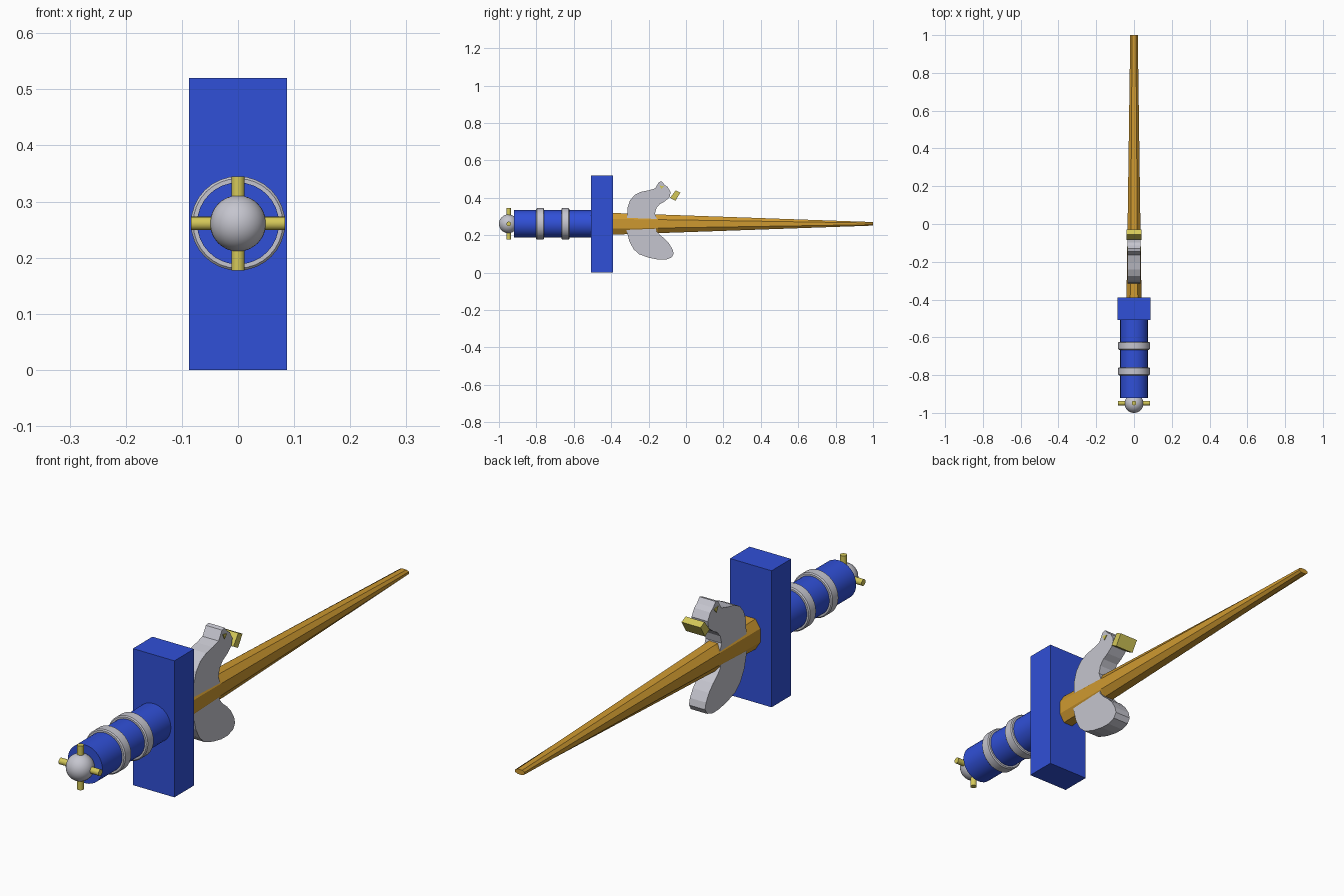
import bpy, bmesh, math
from mathutils import Vector

if "Cube" in bpy.data.objects:
    bpy.data.objects.remove(bpy.data.objects["Cube"])

ZC = 0.261  # height of the sword's axis


def material(name, rgb):
    m = bpy.data.materials.new(name)
    m.diffuse_color = (*rgb, 1)
    m.use_nodes = True
    m.node_tree.nodes["Principled BSDF"].inputs["Base Color"].default_value = m.diffuse_color
    return m


BLUE = material("blue", (0.03, 0.08, 0.68))
SILVER = material("silver", (0.56, 0.56, 0.62))
YELLOW = material("yellow", (0.66, 0.58, 0.10))
GOLD = material("gold", (0.62, 0.32, 0.03))


def finish(name, mat, smooth=True):
    o = bpy.context.object
    o.name = name
    o.data.materials.append(mat)
    if smooth:
        bpy.ops.object.shade_smooth_by_angle(angle=math.radians(35))
    return o


def rod(name, mat, r, a, b, sides=32):
    """Cylinder between two points."""
    a, b = Vector(a), Vector(b)
    d = b - a
    bpy.ops.mesh.primitive_cylinder_add(
        vertices=sides, radius=r, depth=d.length, location=(a + b) / 2,
        rotation=d.to_track_quat('Z', 'Y').to_euler())
    return finish(name, mat)


def mesh_object(name, bm, mat):
    bmesh.ops.recalc_face_normals(bm, faces=bm.faces)
    me = bpy.data.meshes.new(name)
    bm.to_mesh(me)
    bm.free()
    me.materials.append(mat)
    o = bpy.data.objects.new(name, me)
    bpy.context.collection.objects.link(o)
    return o


def plate(name, mat, pts, half):
    """Side profile of (y, z) points extruded evenly across x."""
    bm = bmesh.new()
    f = bm.faces.new([bm.verts.new((-half, y, z)) for y, z in pts])
    new = bmesh.ops.extrude_face_region(bm, geom=[f])["geom"]
    bmesh.ops.translate(bm, vec=(2 * half, 0, 0),
                        verts=[v for v in new if isinstance(v, bmesh.types.BMVert)])
    return mesh_object(name, bm, mat)


# crossguard block
bpy.ops.mesh.primitive_cube_add(size=1, location=(0, -0.449, 0.26))
bpy.context.object.scale = (0.175, 0.118, 0.52)
finish("crossguard", BLUE, False)

# grip and its two bands
rod("grip", BLUE, 0.073, (0, -0.92, ZC), (0, -0.5, ZC))
for i, y in enumerate((-0.78, -0.645)):
    band = rod(f"grip_band_{i + 1}", SILVER, 0.084, (0, y - 0.021, ZC), (0, y + 0.021, ZC))
    bev = band.modifiers.new("soft_edges", 'BEVEL')
    bev.width = 0.004

# pommel ball with four pegs
bpy.ops.mesh.primitive_uv_sphere_add(segments=32, ring_count=16, radius=0.05,
                                     location=(0, -0.95, ZC))
finish("pommel", SILVER)
for i, (dx, dz) in enumerate(((1, 0), (0, 1), (-1, 0), (0, -1))):
    c = Vector((0, -0.948, ZC))
    d = Vector((dx, 0, dz))
    rod(f"pommel_peg_{i + 1}", YELLOW, 0.012, c + d * 0.03, c + d * 0.084, 16)

# tapered eight-sided blade
bm = bmesh.new()
rings = []
for y, w, h in ((-0.395, 0.040, 0.058), (-0.15, 0.036, 0.050), (1.0, 0.020, 0.0095)):
    outline = ((1, .45), (.5, 1), (-.5, 1), (-1, .45), (-1, -.45), (-.5, -1), (.5, -1), (1, -.45))
    rings.append([bm.verts.new((w * x, y, ZC + h * z)) for x, z in outline])
for a, b in zip(rings, rings[1:]):
    for i in range(8):
        j = (i + 1) % 8
        bm.faces.new((a[i], a[j], b[j], b[i]))
bm.faces.new(rings[0])
bm.faces.new(rings[-1])
mesh_object("blade", bm, GOLD)

# bird-shaped plate passing through the blade
plate("bird_plate", SILVER, [
    (-.315, .285), (-.313, .345), (-.30, .385), (-.275, .415), (-.24, .432), (-.20, .440),
    (-.165, .450), (-.145, .484), (-.13, .488), (-.115, .470), (-.098, .458), (-.082, .430),
    (-.088, .402), (-.115, .380), (-.14, .366), (-.158, .345), (-.166, .315), (-.155, .285),
    (-.16, .225), (-.14, .202), (-.115, .182), (-.09, .155), (-.072, .125), (-.066, .100),
    (-.078, .080), (-.11, .069), (-.15, .070), (-.20, .080), (-.25, .098), (-.28, .125),
    (-.302, .165), (-.318, .225)], 0.034)

# beak and eyes
plate("beak", YELLOW, [(-.055, .440), (-.030, .428), (-.057, .384), (-.085, .400)], 0.040)
plate("eyes", YELLOW, [(-.142, .466), (-.118, .462), (-.132, .446)], 0.037)
